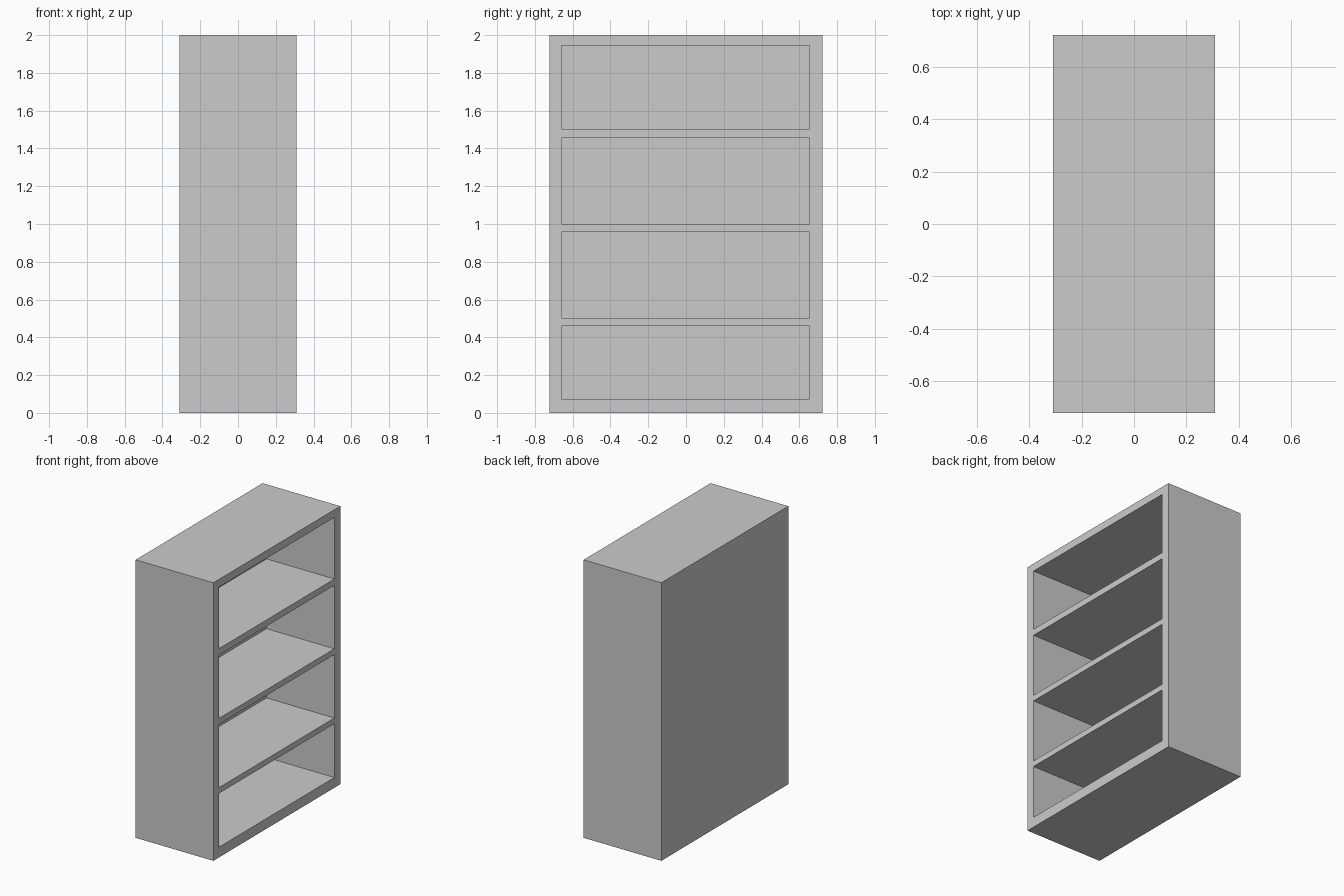
import bpy, bmesh
from mathutils import Vector

if "Cube" in bpy.data.objects:
    bpy.data.objects.remove(bpy.data.objects["Cube"])

W, D, H = 0.618, 1.443, 2.0          # x depth, y width, z height
BACK_INSET = 0.54                    # depth of the compartments
SIDES = (-0.66, 0.654)               # inner faces of the side walls
BAYS = [(0.074, 0.46), (0.502, 0.958), (1.0, 1.456), (1.502, 1.944)]

# Outer carcass
bm = bmesh.new()
bmesh.ops.create_cube(bm, size=1)
bmesh.ops.scale(bm, vec=(W, D, H), verts=bm.verts)
bmesh.ops.translate(bm, vec=(0, 0, H / 2), verts=bm.verts)


def cut(point, normal):
    """Score a straight line through the +x open face."""
    front = [f for f in bm.faces if f.normal.x > 0.9]
    geom = front + list({e for f in front for e in f.edges}) + list({v for f in front for v in f.verts})
    bmesh.ops.bisect_plane(bm, geom=geom, plane_co=point, plane_no=normal)
    bm.normal_update()


bm.normal_update()
for y in SIDES:
    cut((0, y, 0), (0, 1, 0))
for bay in BAYS:
    for z in bay:
        cut((0, 0, z), (0, 0, 1))


# Push the four compartments in, leaving walls and shelves
def in_bay(f):
    c = f.calc_center_median()
    return (f.normal.x > 0.9 and SIDES[0] < c.y < SIDES[1]
            and any(a < c.z < b for a, b in BAYS))


res = bmesh.ops.extrude_discrete_faces(bm, faces=[f for f in bm.faces if in_bay(f)])
verts = list({v for f in res["faces"] for v in f.verts})
bmesh.ops.translate(bm, vec=Vector((-BACK_INSET, 0, 0)), verts=verts)
bmesh.ops.remove_doubles(bm, verts=bm.verts, dist=1e-5)
bmesh.ops.recalc_face_normals(bm, faces=bm.faces)

mesh = bpy.data.meshes.new("bookcase")
bm.to_mesh(mesh)
bm.free()
bpy.context.collection.objects.link(bpy.data.objects.new("bookcase", mesh))
